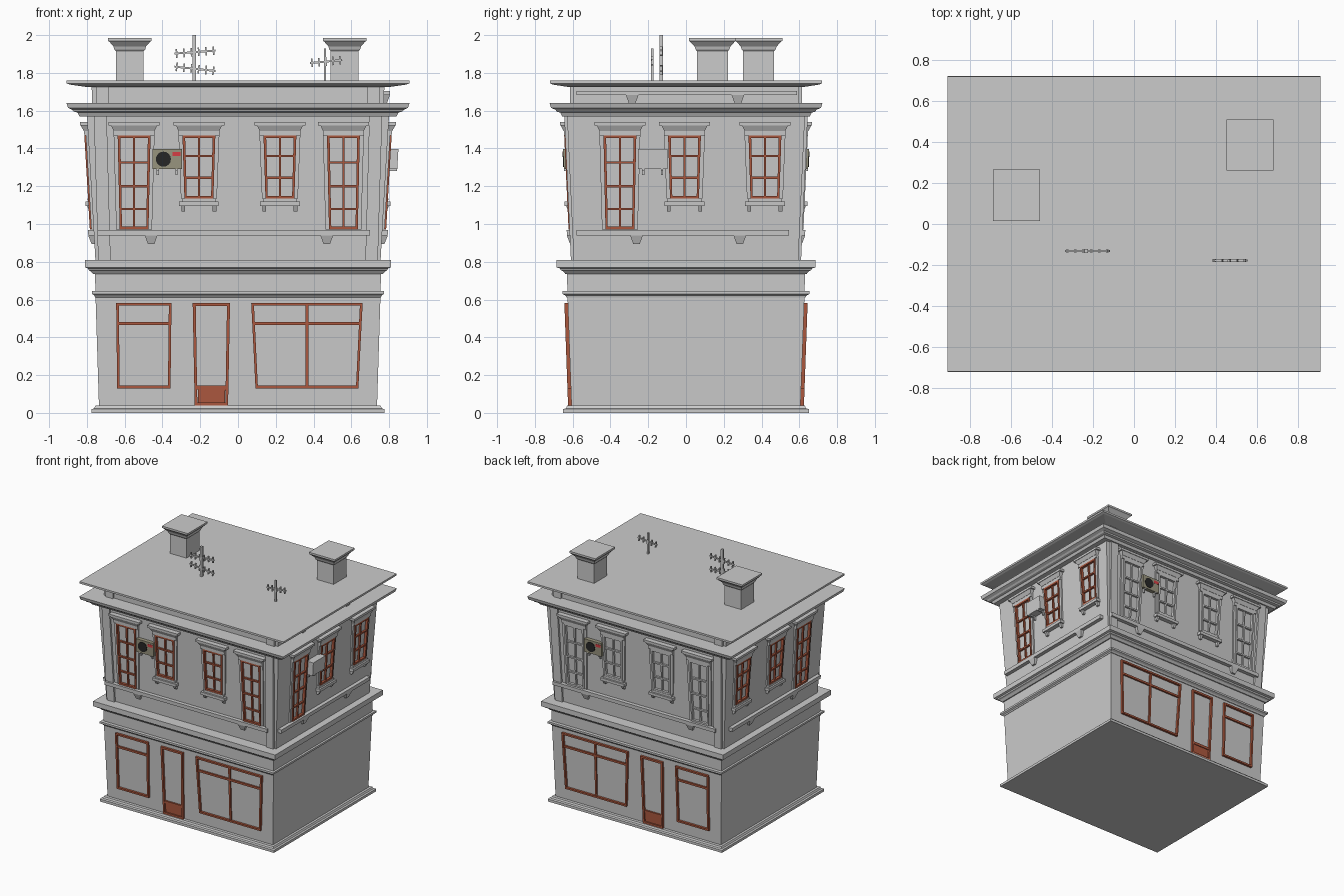
import bpy, bmesh, math
from mathutils import Vector, Matrix

if "Cube" in bpy.data.objects:
    bpy.data.objects.remove(bpy.data.objects["Cube"])


def material(name, rgb):
    m = bpy.data.materials.new(name)
    m.diffuse_color = (*rgb, 1)
    m.use_nodes = True
    m.node_tree.nodes["Principled BSDF"].inputs["Base Color"].default_value = m.diffuse_color
    return m


RED = material("red_paint", (0.42, 0.10, 0.05))
BEIGE = material("beige_metal", (0.33, 0.31, 0.22))
DARK = material("dark_fan", (0.02, 0.02, 0.02))
BRIGHT = material("red_label", (0.7, 0.05, 0.06))

parts = {}


def part(name, mat=None):
    if name not in parts:
        parts[name] = (bmesh.new(), mat)
    return parts[name][0]


def hexa(bm, pts):
    # Closed block: four bottom points followed by four top points
    v = [bm.verts.new(p) for p in pts]
    for f in ((3, 2, 1, 0), (4, 5, 6, 7), (0, 1, 5, 4), (1, 2, 6, 5), (2, 3, 7, 6), (3, 0, 4, 7)):
        bm.faces.new([v[i] for i in f])


def box(bm, x0, x1, y0, y1, z0, z1):
    hexa(bm, [(x, y, z) for z in (z0, z1) for x, y in ((x0, y0), (x1, y0), (x1, y1), (x0, y1))])


def loft(bm, rings, cx=0, cy=0):
    # Rectangular rings (z, half_x, half_y) joined from bottom to top
    loops = [[bm.verts.new((cx + sx * hx, cy + sy * hy, z))
              for sx, sy in ((-1, -1), (1, -1), (1, 1), (-1, 1))] for z, hx, hy in rings]
    for a, b in zip(loops, loops[1:]):
        for i in range(4):
            j = (i + 1) % 4
            bm.faces.new((a[i], a[j], b[j], b[i]))
    bm.faces.new(loops[0][::-1])
    bm.faces.new(loops[-1])


# Flaring walls
GROUND = [(0.0, 0.735, 0.605), (0.64, 0.755, 0.628), (0.76, 0.757, 0.63)]
UPPER = [(0.76, 0.752, 0.592), (1.58, 0.80, 0.63)]
PARAPET = [(1.58, 0.772, 0.597), (1.75, 0.775, 0.60)]
loft(part("ground_floor_walls"), GROUND)
loft(part("upper_floor_walls"), UPPER)
loft(part("parapet"), PARAPET)

# Base course, bands and cornices
loft(part("base_course"), [(0, 0.775, 0.65), (0.02, 0.775, 0.65), (0.024, 0.762, 0.635), (0.038, 0.755, 0.63)])
loft(part("shop_band"), [(0.612, 0.757, 0.632), (0.622, 0.76, 0.64), (0.63, 0.772, 0.655), (0.645, 0.772, 0.655)])
loft(part("middle_cornice"), [(0.735, 0.765, 0.638), (0.75, 0.78, 0.65), (0.755, 0.79, 0.662),
                              (0.765, 0.795, 0.668), (0.77, 0.81, 0.685), (0.81, 0.81, 0.685)])
loft(part("upper_cornice"), [(1.57, 0.84, 0.655), (1.59, 0.85, 0.665), (1.595, 0.868, 0.685),
                             (1.605, 0.878, 0.69), (1.615, 0.90, 0.715), (1.64, 0.908, 0.722)])
loft(part("roof_slab"), [(1.725, 0.80, 0.62), (1.738, 0.89, 0.705), (1.745, 0.908, 0.72), (1.76, 0.908, 0.72)])


def half(z, axis):
    prof = GROUND if z < 0.76 else UPPER if z < 1.6 else PARAPET
    for a, b in zip(prof, prof[1:]):
        if z <= b[0]:
            t = (z - a[0]) / (b[0] - a[0])
            return a[axis] + t * (b[axis] - a[axis])
    return prof[-1][axis]


class Facade:
    # Maps (along wall, outward, height) onto one leaning wall
    def __init__(self, side, flip=1):
        self.side, self.flip = side, flip

    def at(self, u, d, z):
        u *= self.flip
        if self.side in ("front", "back"):
            s = -1 if self.side == "front" else 1
            return Vector((u, s * (half(z, 2) + d), z))
        s = 1 if self.side == "right" else -1
        return Vector((s * (half(z, 1) + d), u, z))

    def bar(self, bm, u0, u1, z0, z1, d1, d0=-0.02, flare=(0, 0, 0), lean=0):
        c, k, zt = flare
        w = lambda u, z: c + (u - c) * (1 - k * (zt - z))
        hexa(bm, [self.at(w(u, z), d + (lean if z == z1 and d == d1 else 0), z)
                  for z in (z0, z1) for u, d in ((u0, d0), (u1, d0), (u1, d1), (u0, d1))])

    def frame(self, bm, u0, u1, z0, z1, w, d, k, rows=(), cols=(), thin=0.008):
        fl = ((u0 + u1) / 2, k, z1)
        for a, b in ((u0, u0 + w), (u1 - w, u1)):
            self.bar(bm, a, b, z0, z1, d, flare=fl)
        for a, b in ((z0, z0 + w), (z1 - w, z1)):
            self.bar(bm, u0 + w, u1 - w, a, b, d, flare=fl)
        for z in rows:
            self.bar(bm, u0 + w, u1 - w, z - thin, z + thin, d * 0.75, flare=fl)
        for u in cols:
            self.bar(bm, u - thin, u + thin, z0 + w, z1 - w, d * 0.65, flare=fl)

    def bracket(self, bm, u, z, w=0.033, d=0.03):
        self.bar(bm, u - w, u + w, z - 0.045, z, d * 0.5, flare=(u, 11, z), lean=d * 0.5)

    def window(self, c, tall, mat):
        z0, k = (0.972, 0.25) if tall else (1.135, 0.36)
        rows = (1.08, 1.2, 1.325) if tall else (1.245, 1.36)
        bm = part("window_frames" if mat else "plain_window_frames", mat)
        self.frame(bm, c - 0.087, c + 0.087, z0, 1.468, 0.014, 0.02, k, rows, (c,), 0.006)
        trim = part("window_surrounds")
        fl = (c, k, 1.468)
        for a, b in ((-0.108, -0.087), (0.087, 0.108)):
            self.bar(trim, c + a, c + b, z0, 1.485, 0.012, flare=fl)
        # Stepped hood above the window
        self.bar(trim, c - 0.108, c + 0.108, 1.468, 1.492, 0.02)
        self.bar(trim, c - 0.122, c + 0.122, 1.492, 1.522, 0.022, flare=(c, 4, 1.522), lean=0.014)
        self.bar(trim, c - 0.135, c + 0.135, 1.522, 1.54, 0.04)
        if not tall:
            self.bar(trim, c - 0.105, c + 0.105, 1.095, 1.118, 0.035)
            self.bar(trim, c - 0.09, c + 0.09, 1.118, 1.135, 0.022)
            for s in (-0.083, 0.083):
                self.bar(trim, c + s - 0.01, c + s + 0.01, 1.066, 1.095, 0.015, lean=0.012)

    def ledge(self, bm, u0, u1, z0, z1, brackets):
        self.bar(bm, u0, u1, z0, z1, 0.03)
        for u in brackets:
            self.bracket(bm, u, z0)

    def air_unit(self, c, coloured, depth):
        name = "air_unit_case" if coloured else "plain_air_unit_case"
        self.bar(part(name, BEIGE if coloured else None), c - 0.078, c + 0.078, 1.29, 1.397, depth)
        for s in (-0.05, 0.05):
            b = part("air_unit_brackets")
            self.bar(b, c + s - 0.006, c + s + 0.006, 1.28, 1.29, depth)
            self.bar(b, c + s - 0.006, c + s + 0.006, 1.26, 1.28, 0.015)
        if coloured:
            fan = part("air_unit_fan", DARK)
            ring = [[fan.verts.new(self.at(c - 0.02 + 0.04 * math.cos(i * math.pi / 8), d,
                                           1.343 + 0.04 * math.sin(i * math.pi / 8)))
                     for i in range(16)] for d in (depth - 0.01, depth + 0.003)]
            for i in range(16):
                j = (i + 1) % 16
                fan.faces.new((ring[0][i], ring[0][j], ring[1][j], ring[1][i]))
            fan.faces.new(ring[0][::-1])
            fan.faces.new(ring[1])
            self.bar(part("air_unit_badge", BRIGHT), c + 0.027, c + 0.07, 1.36, 1.382, depth + 0.002, depth - 0.01)


# Shop fronts, front and back mirrored
for side in ("front", "back"):
    f = Facade(side)
    red = part("shop_frames", RED)
    f.frame(red, -0.645, -0.352, 0.13, 0.582, 0.014, 0.018, 0.08, rows=(0.472,))
    f.frame(red, 0.07, 0.66, 0.13, 0.582, 0.014, 0.018, 0.17, rows=(0.472,), cols=(0.366,))
    f.frame(red, -0.24, -0.042, 0.038, 0.582, 0.016, 0.018, 0.2)
    f.bar(red, -0.22, -0.06, 0.05, 0.125, 0.008, flare=(-0.141, 0.2, 0.582))
    f.bar(red, -0.225, -0.057, 0.125, 0.145, 0.014, flare=(-0.141, 0.2, 0.582))

# Upper long facades, back one turned half way round
for side, flip in (("front", 1), ("back", -1)):
    f = Facade(side, flip)
    mat = RED if side == "front" else None
    for c, tall in ((-0.55, True), (-0.207, False), (0.222, False), (0.558, True)):
        f.window(c, tall, mat)
    f.air_unit(-0.375, True, 0.03)
    f.ledge(part("sill_ledges"), -0.745, 0.70, 0.938, 0.967, (-0.46, 0.47))
    # Corner pilasters
    for s in (-1, 1):
        a, b = sorted((s * 0.685, s * 0.752))
        f.bar(part("corner_pilasters"), a, b, 0.80, 1.575, 0.015, flare=(0, 0.04, 1.2))
        f.bar(part("corner_pilasters"), a, b + 0.0, 1.635, 1.73, 0.015)

# Upper short facades, mirrored
for side in ("right", "left"):
    f = Facade(side)
    for c, tall in ((-0.35, True), (-0.008, False), (0.418, False)):
        f.window(c, tall, RED)
    f.ledge(part("sill_ledges"), -0.58, 0.545, 0.938, 0.967, (-0.262, 0.285))
right = Facade("right")
right.air_unit(-0.177, False, 0.06)
right.ledge(part("parapet_ledge"), -0.58, 0.587, 1.682, 1.703, (-0.285, 0.275))

# Chimneys
for cx, cy in ((-0.573, 0.14), (0.565, 0.385)):
    loft(part("chimneys"), [(1.74, 0.074, 0.082), (1.915, 0.074, 0.082), (1.925, 0.082, 0.09), (1.94, 0.086, 0.095),
                            (1.965, 0.108, 0.118), (1.97, 0.115, 0.125), (1.985, 0.115, 0.125)], cx, cy)


# Roof aerials: mast, tilted booms and short upright rods
def aerial(x, y, top, w, booms):
    bm = part("roof_aerials")
    box(bm, x - w, x + w, y - w, y + w, 1.75, top)
    for x0, x1, za, zb, n in booms:
        new = bmesh.new()
        h = (x1 - x0) / 2
        box(new, -h, h, -0.005, 0.005, -0.005, 0.005)
        for i in range(n):
            u = -h + 0.012 + i * (2 * h - 0.024) / (n - 1)
            box(new, u - 0.004, u + 0.004, -0.007, 0.007, -0.023, 0.023)
        m = Matrix.Translation(((x0 + x1) / 2, y, (za + zb) / 2)) @ Matrix.Rotation(-math.atan2(zb - za, 2 * h), 4, 'Y')
        new.transform(m)
        tmp = bpy.data.meshes.new("boom")
        new.to_mesh(tmp)
        new.free()
        bm.from_mesh(tmp)
        bpy.data.meshes.remove(tmp)


aerial(-0.232, -0.132, 2.0, 0.009, [(-0.337, -0.118, 1.902, 1.918, 6), (-0.337, -0.118, 1.833, 1.81, 6)])
aerial(0.461, -0.178, 1.93, 0.006, [(0.38, 0.552, 1.852, 1.868, 5)])

# Turn every collected part into an object
for name, (bm, mat) in parts.items():
    bmesh.ops.recalc_face_normals(bm, faces=bm.faces)
    me = bpy.data.meshes.new(name)
    bm.to_mesh(me)
    bm.free()
    if mat:
        me.materials.append(mat)
    bpy.context.collection.objects.link(bpy.data.objects.new(name, me))
